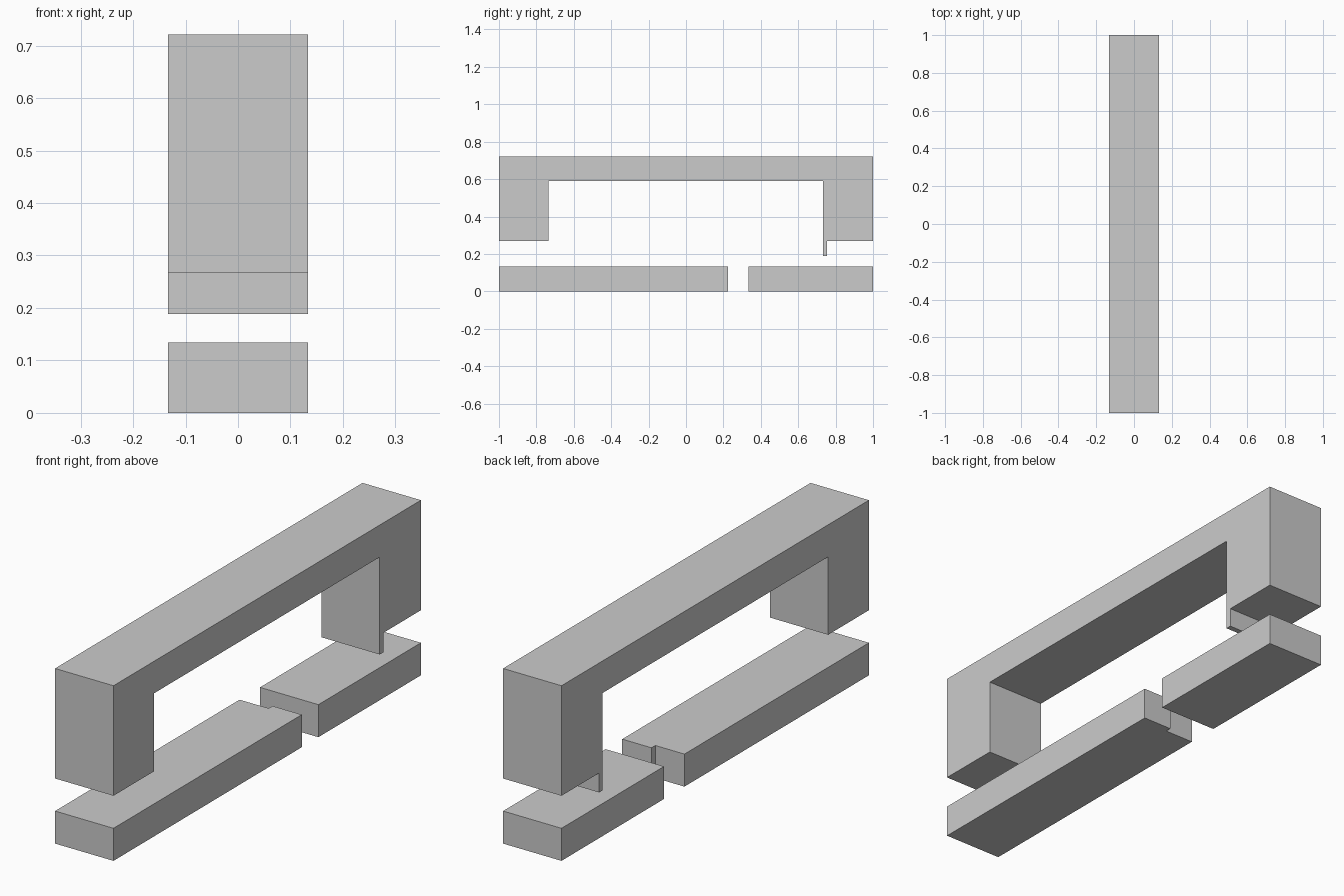
import bpy, bmesh

if "Cube" in bpy.data.objects:
    bpy.data.objects.remove(bpy.data.objects["Cube"])

W = 0.133  # half width shared by all parts


def prism(name, points, to_3d, offset):
    """Extrude a closed flat outline along the offset vector."""
    bm = bmesh.new()
    face = bm.faces.new([bm.verts.new(to_3d(p)) for p in points])
    ext = bmesh.ops.extrude_face_region(bm, geom=[face])
    verts = [g for g in ext["geom"] if isinstance(g, bmesh.types.BMVert)]
    bmesh.ops.translate(bm, vec=offset, verts=verts)
    bmesh.ops.recalc_face_normals(bm, faces=bm.faces[:])
    mesh = bpy.data.meshes.new(name)
    bm.to_mesh(mesh)
    bm.free()
    obj = bpy.data.objects.new(name, mesh)
    bpy.context.collection.objects.link(obj)
    return obj


# Upper arch: (y, z) side profile with two legs and a thin lip under the rear leg
arch = [(-1, 0.268), (-0.735, 0.268), (-0.735, 0.589), (0.732, 0.589),
        (0.732, 0.188), (0.755, 0.188), (0.755, 0.268), (1, 0.268),
        (1, 0.721), (-1, 0.721)]
prism("upper_arch", arch, lambda p: (-W, p[0], p[1]), (2 * W, 0, 0))

# Lower bars: (x, y) plan outlines; the long one has a small step in its end
long_bar = [(-W, -1), (W, -1), (W, 0.225), (0, 0.225), (0, 0.2), (-W, 0.2)]
short_bar = [(-W, 0.333), (W, 0.333), (W, 1), (-W, 1)]
for name, outline in (("long_lower_bar", long_bar), ("short_lower_bar", short_bar)):
    prism(name, outline, lambda p: (p[0], p[1], 0), (0, 0, 0.134))
